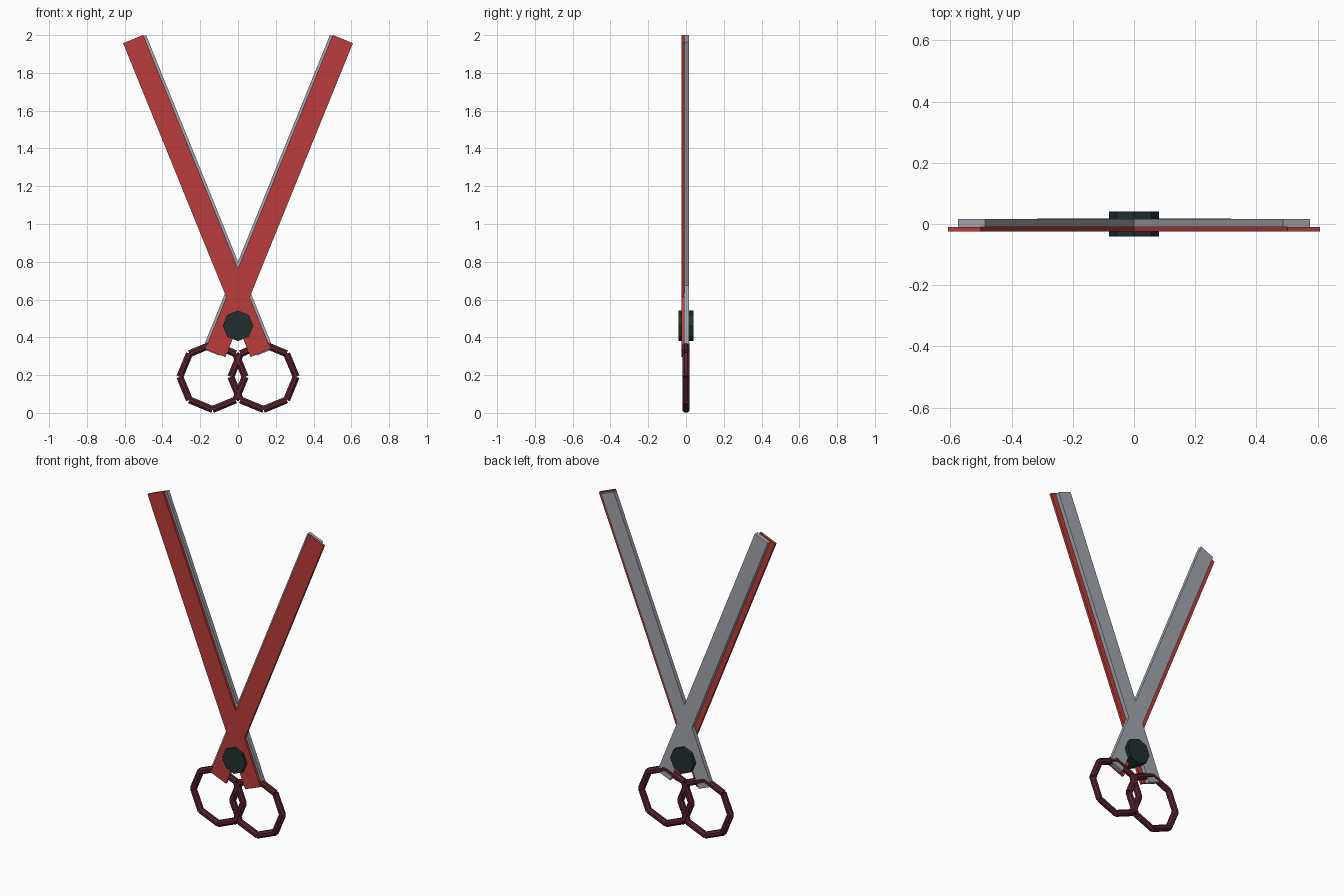
import bpy, math
from mathutils import Vector, Matrix

if "Cube" in bpy.data.objects:
    bpy.data.objects.remove(bpy.data.objects["Cube"])


def material(name, rgb):
    m = bpy.data.materials.new(name)
    m.diffuse_color = (*rgb, 1)
    m.use_nodes = True
    m.node_tree.nodes["Principled BSDF"].inputs["Base Color"].default_value = m.diffuse_color
    return m


RED = material("red", (0.50, 0.045, 0.045))
STEEL = material("steel grey", (0.36, 0.38, 0.41))
DARK = material("dark teal", (0.016, 0.028, 0.028))
MAROON = material("maroon", (0.10, 0.016, 0.030))


def finish(name, mat):
    ob = bpy.context.object
    ob.name = name
    ob.data.materials.append(mat)
    return ob


def bar(name, mat, bottom, top, width, y0, y1):
    """Flat bar in the xz plane between two end points."""
    a, b = Vector((bottom[0], 0, bottom[1])), Vector((top[0], 0, top[1]))
    d = b - a
    mid = (a + b) / 2
    mid.y = (y0 + y1) / 2
    bpy.ops.mesh.primitive_cube_add(size=1)
    ob = finish(name, mat)
    ob.data.transform(Matrix.Diagonal((width, y1 - y0, d.length, 1)))
    ob.location = mid
    ob.rotation_euler.y = math.atan2(d.x, d.z)
    return ob


def handle_ring(name, cx, cz, radius, thick):
    """Octagonal ring of eight separate straight rods, joined."""
    pts = [Vector((cx + radius * math.cos(i * math.pi / 4), 0,
                   cz + radius * math.sin(i * math.pi / 4))) for i in range(8)]
    rods = []
    for p, q in zip(pts, pts[1:] + pts[:1]):
        d = q - p
        bpy.ops.mesh.primitive_cylinder_add(
            vertices=8, radius=thick / math.cos(math.pi / 8), depth=d.length,
            location=(p + q) / 2)
        rod = finish("rod", MAROON)
        rod.data.transform(Matrix.Rotation(math.pi / 8, 4, 'Z'))
        rod.rotation_euler.y = math.atan2(d.x, d.z)
        rods.append(rod)
    bpy.ops.object.select_all(action='DESELECT')
    for r in rods:
        r.select_set(True)
    bpy.context.view_layer.objects.active = rods[0]
    bpy.ops.object.join()
    bpy.context.object.name = name


for s, side in ((1, "right"), (-1, "left")):
    # red front plate and grey blade behind it
    bar(f"red_plate_{side}", RED, (-0.12 * s, 0.317), (0.555 * s, 1.979), 0.115, -0.025, -0.009)
    bar(f"grey_blade_{side}", STEEL, (-0.143 * s, 0.321), (0.531 * s, 1.982), 0.096, -0.0095, 0.016)
    # finger ring
    handle_ring(f"finger_ring_{side}", 0.135 * s, 0.191, 0.173, 0.0185)

# pivot screw
bpy.ops.mesh.primitive_cylinder_add(vertices=8, radius=0.081, depth=0.082,
                                    location=(0, 0, 0.461), rotation=(math.pi / 2, 0, 0))
finish("pivot_screw", DARK)
